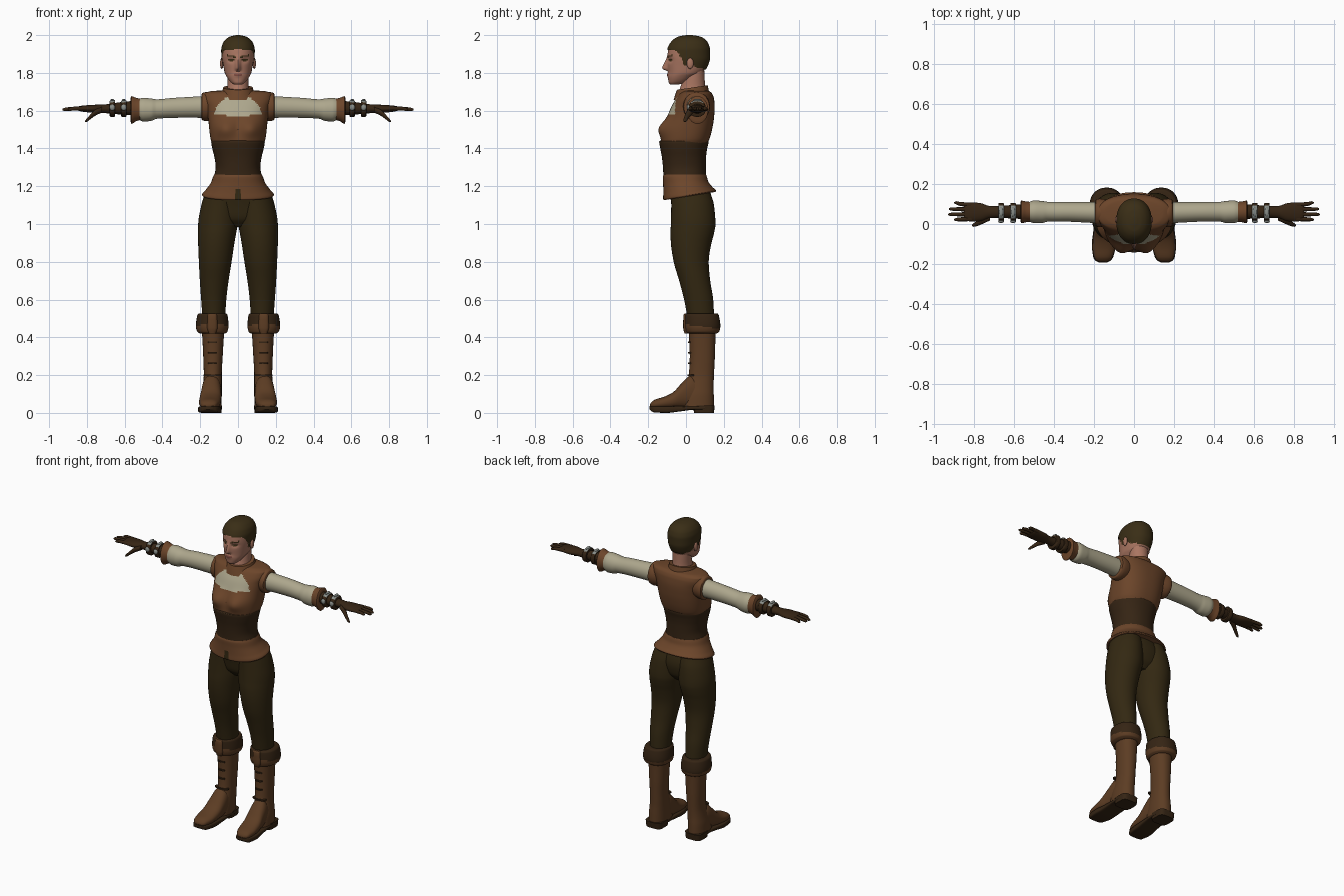
import bpy, bmesh, math
from mathutils import Vector, Matrix


def mat(name, r, g, b):
    m = bpy.data.materials.new(name)
    m.diffuse_color = (r, g, b, 1)
    return m


LEATHER = mat("bodice leather", .150, .060, .023)
BOOT = mat("boot leather", .108, .046, .017)
DARK = mat("dark leather", .036, .018, .007)
CLOTH = mat("trouser cloth", .033, .021, .006)
HAIR = mat("hair", .042, .027, .008)
SKIN = mat("skin", .40, .18, .12)
LINEN = mat("linen", .42, .385, .265)
STEEL = mat("steel", .25, .27, .25)
LIP = mat("lip", .22, .075, .055)


def finish(name, bm, mats, mirror=False, rule=None):
    bmesh.ops.recalc_face_normals(bm, faces=bm.faces)
    for f in bm.faces:
        f.smooth = True
        if rule:
            f.material_index = rule(f.calc_center_median())
    me = bpy.data.meshes.new(name)
    bm.to_mesh(me)
    bm.free()
    for m in mats:
        me.materials.append(m)
    ob = bpy.data.objects.new(name, me)
    bpy.context.collection.objects.link(ob)
    if mirror:
        ob.modifiers.new("mirror", 'MIRROR')
    return ob


def smooth_rows(st, steps):
    """Fill in rows between stations with a curve that never overshoots."""
    n = len(st)
    d = [[(q - p) / (st[i + 1][0] - st[i][0]) for p, q in zip(st[i], st[i + 1])] for i in range(n - 1)]
    hm = lambda a, b: 2 * a * b / (a + b) if a * b > 0 else 0
    tan = [d[0]] + [[hm(a, b) for a, b in zip(d[i - 1], d[i])] for i in range(1, n - 1)] + [d[-1]]
    rows = []
    for i in range(n - 1):
        h = st[i + 1][0] - st[i][0]
        for k in range(steps):
            s = k / steps
            a, b, c, e = 2*s**3 - 3*s*s + 1, s**3 - 2*s*s + s, 3*s*s - 2*s**3, s**3 - s*s
            rows.append([a*p + b*h*m + c*q + e*h*w for p, q, m, w in zip(st[i], st[i + 1], tan[i], tan[i + 1])])
    return rows + [list(st[-1])]


def loft(name, axis, stations, mats, seg=32, steps=4, power=2.0, mirror=False, deform=None, rule=None, keep=None):
    """Skin rounded sections; a station is (position, a0, a1, b0, b1)."""
    bm = bmesh.new()
    rings = []
    for t, a0, a1, b0, b1 in smooth_rows(stations, steps):
        ring = []
        for k in range(seg):
            w = 2 * math.pi * k / seg
            c, s = math.cos(w), math.sin(w)
            a = (a0 + a1) / 2 + (a1 - a0) / 2 * math.copysign(abs(c) ** (2 / power), c)
            b = (b0 + b1) / 2 + (b1 - b0) / 2 * math.copysign(abs(s) ** (2 / power), s)
            co = Vector({'x': (t, a, b), 'y': (a, t, b), 'z': (a, b, t)}[axis])
            ring.append(bm.verts.new(deform(co) if deform else co))
        rings.append(ring)
    for p, q in zip(rings, rings[1:]):
        for k in range(seg):
            bm.faces.new((p[k], p[(k + 1) % seg], q[(k + 1) % seg], q[k]))
    bm.faces.new(rings[0])
    bm.faces.new(rings[-1])
    if keep:
        bad = [f for f in bm.faces if not keep(f.calc_center_median())]
        bmesh.ops.delete(bm, geom=bad, context='FACES')
    return finish(name, bm, mats, mirror, rule)


def ball(name, loc, size, m):
    bm = bmesh.new()
    bmesh.ops.create_uvsphere(bm, u_segments=16, v_segments=10, radius=1,
                              matrix=Matrix.Translation(loc) @ Matrix.Diagonal((*size, 1)))
    return finish(name, bm, [m], True)


def sym(rows):
    """Stations centred on x = 0: (z, half width, front, back)."""
    return [(z, -r, r, f, b) for z, r, f, b in rows]


def bump(u, v, su, sv):
    return math.exp(-(u / su) ** 2 - (v / sv) ** 2)


def table(x, pts):
    for (x0, y0), (x1, y1) in zip(pts, pts[1:]):
        if x <= x1:
            return y0 + (y1 - y0) * max(0, (x - x0) / (x1 - x0))
    return pts[-1][1]


# Head with nose, sockets, lips and painted features
HEAD = sym([(1.738, .022, -.083, -.04), (1.75, .038, -.092, .0), (1.78, .06, -.095, .05),
            (1.80, .07, -.094, .085), (1.84, .078, -.097, .112), (1.88, .084, -.098, .123),
            (1.92, .085, -.095, .123), (1.95, .078, -.082, .115), (1.973, .062, -.062, .098),
            (1.988, .038, -.035, .07), (1.994, .012, .0, .035)])


def face(co):
    if co.y < -.03:
        x, z = abs(co.x), co.z
        nose = table(z, [(1.808, 0), (1.822, 1), (1.878, .15), (1.90, 0)])
        co.y -= .033 * nose * math.exp(-(x / .012) ** 2)
        co.y += .010 * bump(x - .037, z - 1.868, .02, .012)
        co.y -= .006 * bump(x, z - 1.79, .022, .012)
    return co


def features(c):
    if c.y > -.02:
        return 0
    x, z = abs(c.x), c.z
    if ((x - .036) / .017) ** 2 + ((z - 1.868) / .0055) ** 2 < 1:
        return 1
    if .012 < x < .06 and abs(z - 1.884 - .22 * (x - .012)) < .004:
        return 1
    return 2 if (x / .023) ** 2 + ((z - 1.79) / .0075) ** 2 < 1 else 0


loft("head", 'z', HEAD, [SKIN, HAIR, LIP], 128, 6, 2.2, deform=face, rule=features)
HAIRLINE = [(-.1, 1.925), (-.06, 1.922), (-.04, 1.9), (-.02, 1.875), (-.01, 1.84),
            (.015, 1.835), (.03, 1.86), (.05, 1.83), (.13, 1.812)]
MID = Vector((0, .02, 1.87))
loft("hair", 'z', HEAD, [HAIR], 96, 6, 2.2, deform=lambda c: MID + (c - MID) * 1.045,
     keep=lambda c: c.z > table(c.y, HAIRLINE))
ball("ear", (.086, .022, 1.85), (.009, .018, .029), SKIN)
loft("neck", 'z', sym([(1.68, .064, -.045, .11), (1.74, .055, -.025, .1), (1.81, .056, -.005, .098)]), [SKIN])


def tilt(co):
    co.z += .15 * (co.y - .03)
    return co


loft("collar", 'z', sym([(1.67, .1, -.066, .125), (1.695, .086, -.058, .12), (1.722, .078, -.048, .115)]),
     [LEATHER], deform=tilt)


# Bodice with a linen yoke
def bust(co):
    if co.y < 0:
        co.y -= .036 * bump(abs(co.x) - .07, co.z - 1.505, .058, .05)
    return co


loft("bodice", 'z', sym([(1.425, .136, -.132, .112), (1.45, .145, -.128, .124), (1.50, .152, -.117, .138),
                         (1.56, .158, -.10, .148), (1.62, .168, -.078, .152), (1.665, .182, -.052, .148),
                         (1.687, .182, -.036, .14), (1.702, .15, -.015, .125), (1.708, .08, .01, .1)]),
     [LEATHER, LINEN], 96, 6, 2.4, deform=bust,
     rule=lambda c: int(c.y < 0 and c.z > 1.567 + .12 * abs(c.x) and
                        (c.x / .125) ** 2 + ((c.z - 1.575) / .108) ** 2 < 1))
loft("shoulder_cap", 'x', [(.11, .0, .115, 1.56, 1.69), (.17, -.015, .127, 1.545, 1.698),
                           (.19, -.012, .124, 1.55, 1.692), (.194, .0, .11, 1.56, 1.68)], [LEATHER], mirror=True)

# Corset and flared skirt with a front notch
loft("corset", 'z', sym([(1.235, .131, -.121, .108), (1.26, .125, -.12, .105), (1.30, .118, -.122, .105),
                         (1.35, .124, -.127, .106), (1.40, .136, -.136, .112), (1.437, .142, -.142, .12),
                         (1.442, .136, -.135, .114)]), [DARK], 48, power=2.2)


def slant(co):
    co.z += .15 * co.y * (1.262 - co.z) / .11
    return co


loft("skirt", 'z', sym([(1.145, .185, -.117, .155), (1.152, .19, -.121, .159), (1.18, .17, -.12, .14),
                        (1.22, .143, -.121, .117), (1.25, .132, -.123, .11), (1.262, .126, -.119, .106)]),
     [LEATHER, CLOTH], 96, 5, 2.2, deform=slant,
     rule=lambda c: int(c.y < 0 and c.z < 1.195 and abs(c.x) < .004 + .25 * (1.195 - c.z)))

# Trousers
loft("hips", 'z', sym([(.985, .06, -.02, .09), (1.03, .17, -.058, .125), (1.1, .185, -.074, .138),
                       (1.2, .14, -.1, .115)]), [CLOTH])
loft("trouser_leg", 'z', [(.48, .07, .186, .012, .15), (.6, .062, .195, -.01, .144), (.7, .05, .202, -.036, .128),
                          (.8, .034, .207, -.065, .12), (.9, .019, .211, -.08, .135), (.95, .01, .212, -.082, .148),
                          (1.0, .002, .211, -.08, .156), (1.1, 0, .194, -.078, .148), (1.17, 0, .172, -.08, .128)],
     [CLOTH], 40, mirror=True)

# Boots
loft("boot_shaft", 'z', [(.03, .087, .196, -.03, .147), (.09, .086, .194, -.02, .147), (.14, .086, .187, -.002, .146),
                         (.2, .086, .181, .015, .148), (.3, .081, .184, .02, .153), (.4, .075, .189, .016, .156),
                         (.47, .068, .194, .01, .16)], [BOOT], 40, power=2.2, mirror=True)
loft("boot_foot", 'y', [(-.19, .138, .172, .032, .047), (-.182, .12, .19, .026, .058), (-.165, .108, .2, .022, .07),
                        (-.12, .094, .207, .022, .084), (-.07, .09, .205, .022, .108), (-.02, .088, .197, .022, .16),
                        (.03, .09, .19, .022, .2), (.09, .1, .18, .03, .15)], [BOOT], 40, power=2.3, mirror=True)
loft("boot_sole", 'y', [(-.193, .136, .174, .018, .036), (-.182, .116, .194, .008, .036), (-.165, .104, .204, .002, .036),
                        (-.1, .09, .211, 0, .036), (-.03, .087, .203, .008, .036), (.04, .085, .2, .016, .036),
                        (.1, .085, .2, .016, .036)], [DARK], power=5, mirror=True)
loft("boot_heel", 'z', [(0, .088, .197, .042, .148), (.04, .085, .2, .038, .152)], [DARK], power=4, mirror=True)
loft("toe_seam", 'z', [(.195, .088, .183, .008, .05), (.203, .088, .183, .008, .05)], [DARK], mirror=True)
for z in (.26, .315, .37):
    loft("boot_lace", 'z', [(z, .11, .158, .011, .04), (z + .008, .11, .158, .011, .04)], [DARK], 16, 1, 3, True)
loft("boot_cuff", 'z', [(.42, .068, .2, .01, .162), (.43, .056, .216, .0, .176), (.46, .05, .223, -.006, .182),
                        (.515, .055, .216, -.006, .174), (.525, .06, .208, .0, .168), (.527, .07, .19, .012, .155)],
     [DARK, BOOT], 48, 5, 2.2, True, rule=lambda c: int(c.z < .462 - .12 * (c.y - .05)))
loft("boot_tongue", 'z', [(.42, .118, .154, -.008, .03), (.45, .108, .164, -.015, .03), (.515, .11, .162, -.014, .03),
                          (.525, .115, .157, -.008, .03)], [BOOT], 20, 3, 3, True)

# Arms: sleeve, flared cuff, glove
loft("sleeve", 'x', [(.13, .0, .11, 1.56, 1.68), (.25, .008, .11, 1.563, 1.673), (.35, .012, .11, 1.562, 1.667),
                     (.43, .012, .111, 1.557, 1.66), (.46, .005, .115, 1.546, 1.664), (.5, .005, .118, 1.542, 1.668),
                     (.53, .014, .108, 1.556, 1.66)], [LINEN], mirror=True)
loft("sleeve_cuff", 'x', [(.512, .012, .11, 1.552, 1.662), (.54, .009, .113, 1.544, 1.668),
                          (.564, .004, .117, 1.53, 1.677), (.569, .015, .105, 1.545, 1.665)], [LEATHER], mirror=True)
loft("glove", 'x', [(.54, .025, .1, 1.575, 1.652), (.6, .027, .096, 1.578, 1.648), (.68, .031, .09, 1.585, 1.636),
                    (.72, .03, .09, 1.588, 1.632), (.77, .014, .105, 1.589, 1.631), (.81, .012, .108, 1.593, 1.628),
                    (.84, .017, .106, 1.598, 1.624), (.85, .03, .1, 1.603, 1.62)], [DARK], mirror=True)
for name, y, tip_x, tip_y in (("index", .025, .9, .022), ("middle", .049, .93, .048),
                              ("ring", .073, .926, .075), ("little", .095, .9, .106)):
    ym = (y + tip_y) / 2
    loft(name + "_finger", 'x', [(.81, y - .011, y + .011, 1.6, 1.623), (.87, ym - .01, ym + .01, 1.601, 1.621),
                                 (tip_x - .01, tip_y - .008, tip_y + .008, 1.598, 1.615),
                                 (tip_x, tip_y - .003, tip_y + .003, 1.603, 1.609)], [DARK], 14, 3, mirror=True)
loft("thumb", 'x', [(.72, .018, .05, 1.59, 1.62), (.755, .002, .035, 1.573, 1.606), (.785, -.01, .014, 1.552, 1.576),
                    (.803, -.014, .004, 1.54, 1.556), (.81, -.009, -.002, 1.54, 1.546)], [DARK], 14, mirror=True)

# Wrist straps with steel buckles
for x in (.605, .665):
    loft("wrist_strap", 'x', [(x - .014, .018, .102, 1.57, 1.654), (x - .01, .014, .105, 1.567, 1.657),
                              (x + .01, .014, .105, 1.567, 1.655), (x + .014, .018, .102, 1.572, 1.65)],
         [DARK, STEEL], 32, 2, 2.2, True, rule=lambda c: int(c.z > 1.642 and abs(c.y - .06) < .036))
    ball("buckle_front", (x, .014, 1.617), (.015, .009, .016), STEEL)
    ball("buckle_top", (x, .06, 1.656), (.01, .022, .006), STEEL)

# Smooth shading that keeps hard edges
for ob in bpy.data.objects:
    ob.select_set(True)
    bpy.context.view_layer.objects.active = ob
bpy.ops.object.shade_smooth_by_angle(angle=math.radians(40))
